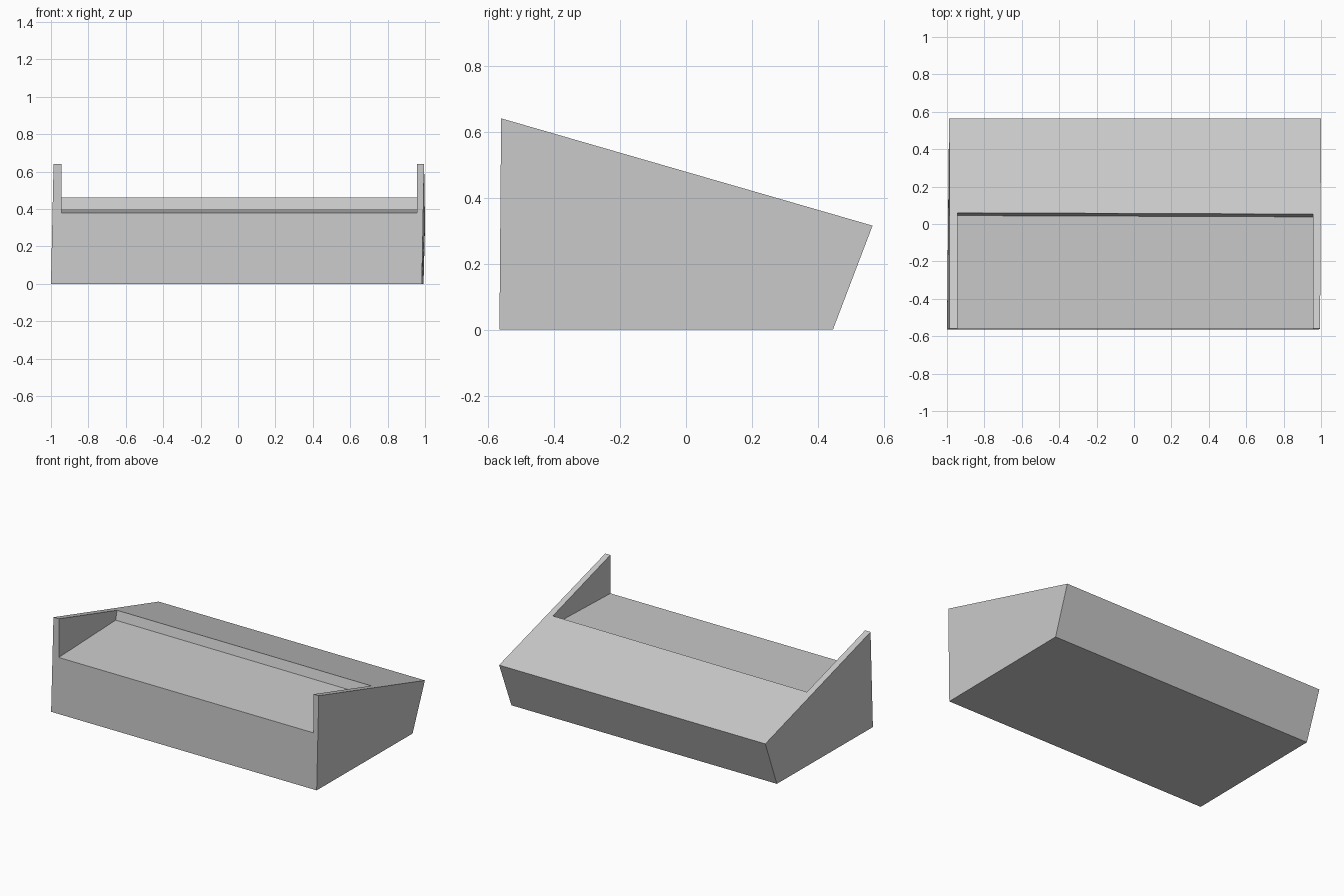
import bpy
import bmesh

cube = bpy.data.objects.get("Cube")
if cube:
    bpy.data.objects.remove(cube, do_unlink=True)

# Plain grey finish
grey = bpy.data.materials.new("plain_grey")
grey.use_nodes = True
colour = (0.6, 0.6, 0.6, 1)
grey.diffuse_color = colour
grey.node_tree.nodes["Principled BSDF"].inputs["Base Color"].default_value = colour

FRONT, BACK = -0.56, 0.565
HIGH, LOW = 0.64, 0.315


def slope(y):
    """Height of the sloping top at depth y."""
    return HIGH + (LOW - HIGH) * (y - FRONT) / (BACK - FRONT)


bm = bmesh.new()


def end_profile(x_base_front, x_base_back, x_top_front, x_top_back):
    """Outer end: base front, base back, top back, top front."""
    return [bm.verts.new(p) for p in (
        (x_base_front, -0.565, 0), (x_base_back, 0.445, 0),
        (x_top_back, BACK, LOW), (x_top_front, FRONT, HIGH))]


def recess_profile(x, y_step):
    """Inner cheek: top front, floor front, floor back, step top."""
    y_top = y_step + 0.015
    return [bm.verts.new(p) for p in (
        (x, FRONT, HIGH), (x, -0.562, 0.38),
        (x, y_step, 0.4), (x, y_top, slope(y_top)))]


# Slightly leaning outer ends and the recess between the cheeks
r = end_profile(-1.0, -0.99, -0.986, -0.988)
l = end_profile(0.983, 0.992, 0.995, 1.0)
ri = recess_profile(-0.945, 0.045)
li = recess_profile(0.957, 0.038)

faces = [
    r, l, ri, li,                                                # ends and cheeks
    [r[0], l[0], l[1], r[1]],                                    # underside
    [r[1], l[1], l[2], r[2]],                                    # leaning back
    [r[0], l[0], l[3], li[0], li[1], ri[1], ri[0], r[3]],        # notched front
    [r[2], l[2], l[3], li[0], li[3], ri[3], ri[0], r[3]],        # sloping top
    [ri[1], li[1], li[2], ri[2]],                                # recess floor
    [ri[2], li[2], li[3], ri[3]],                                # recess step
]
for verts in faces:
    bm.faces.new(verts)
bmesh.ops.recalc_face_normals(bm, faces=bm.faces[:])

mesh = bpy.data.meshes.new("recessed_wedge_body")
bm.to_mesh(mesh)
bm.free()
mesh.materials.append(grey)
body = bpy.data.objects.new("recessed_wedge_body", mesh)
bpy.context.collection.objects.link(body)
